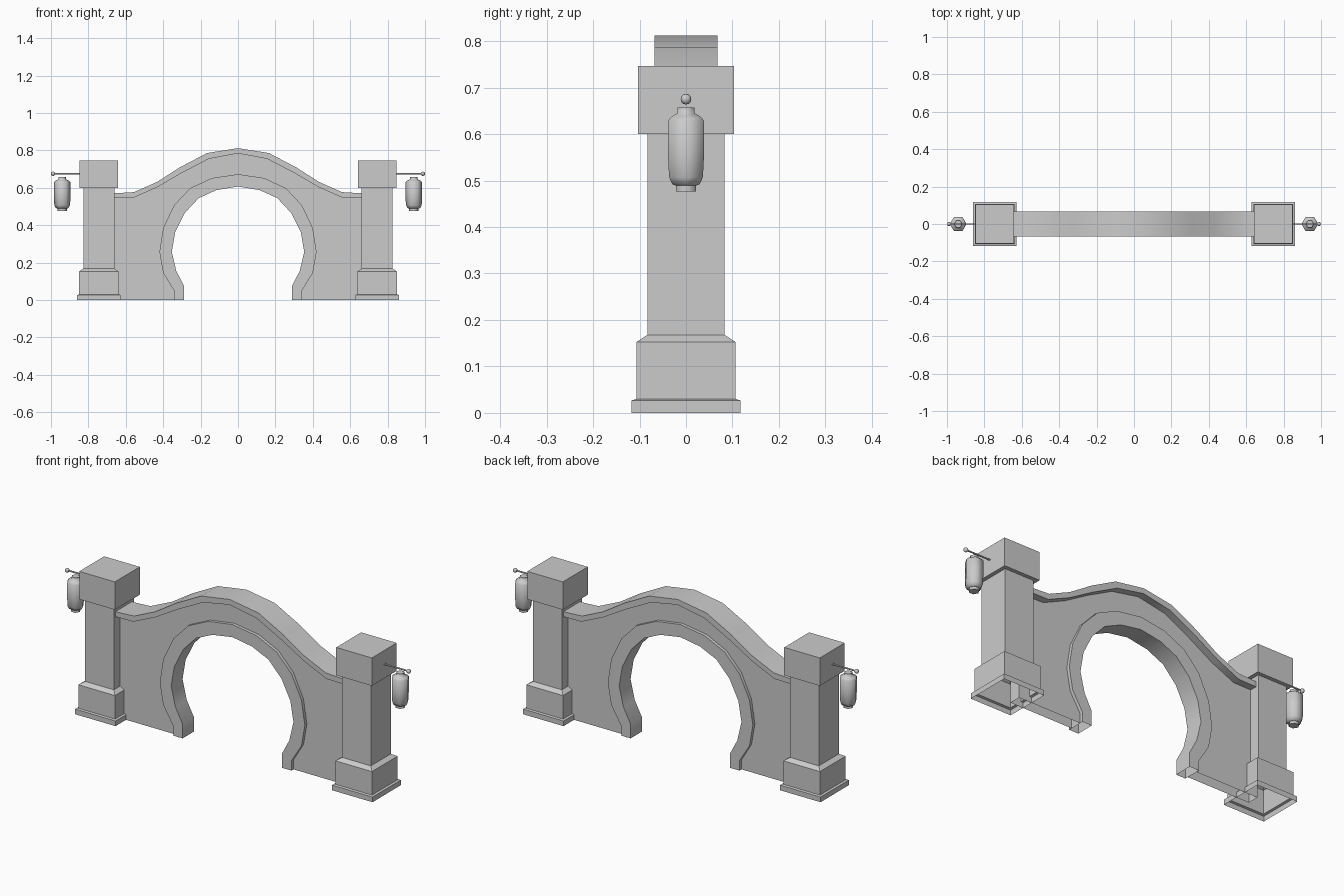
import bpy, bmesh, math

if "Cube" in bpy.data.objects:
    bpy.data.objects.remove(bpy.data.objects["Cube"], do_unlink=True)

stone = bpy.data.materials.new("grey_stone")
stone.use_nodes = True
stone.diffuse_color = (0.6, 0.6, 0.6, 1)
stone.node_tree.nodes["Principled BSDF"].inputs["Base Color"].default_value = (0.6, 0.6, 0.6, 1)


def finish(name, bm, angle=35, open_base=True):
    bmesh.ops.recalc_face_normals(bm, faces=bm.faces)
    if open_base:
        base = [f for f in bm.faces if all(v.co.z < 0.001 for v in f.verts)]
        bmesh.ops.delete(bm, geom=base, context='FACES')
    mesh = bpy.data.meshes.new(name)
    bm.to_mesh(mesh)
    bm.free()
    mesh.materials.append(stone)
    obj = bpy.data.objects.new(name, mesh)
    bpy.context.collection.objects.link(obj)
    bpy.ops.object.select_all(action='DESELECT')
    obj.select_set(True)
    bpy.context.view_layer.objects.active = obj
    bpy.ops.object.shade_smooth_by_angle(angle=math.radians(angle))
    return obj


def mirrored(half):
    """Complete a left-to-right path whose last point lies on the centre line."""
    return half + [(-x, z) for x, z in reversed(half[:-1])]


def band(name, outer, inner, depth):
    """Solid strip between two matching paths."""
    bm = bmesh.new()
    rows = []
    for (ox, oz), (ix, iz) in zip(outer, inner):
        rows.append([bm.verts.new(p) for p in ((ox, -depth, oz), (ox, depth, oz),
                                               (ix, depth, iz), (ix, -depth, iz))])
    for a, b in zip(rows, rows[1:]):
        for i in range(4):
            j = (i + 1) % 4
            bm.faces.new((a[i], a[j], b[j], b[i]))
    bm.faces.new(rows[0])
    bm.faces.new(rows[-1])
    return finish(name, bm)


def stack(name, profile, sides, centre_x, turn=0, angle=35, open_base=True):
    """Rings of (radius, z) joined into one regular-sided column."""
    bm = bmesh.new()
    rings = []
    for r, z in profile:
        rings.append([bm.verts.new((centre_x + r * math.cos(turn + math.tau * i / sides),
                                    r * math.sin(turn + math.tau * i / sides), z))
                      for i in range(sides)])
    for a, b in zip(rings, rings[1:]):
        for i in range(sides):
            j = (i + 1) % sides
            bm.faces.new((a[i], a[j], b[j], b[i]))
    bm.faces.new(rings[0])
    bm.faces.new(rings[-1])
    return finish(name, bm, angle, open_base)


# Arch surround and coping paths
ring_out = mirrored([(-.342, 0), (-.342, .05), (-.4, .145), (-.42, .257), (-.4, .385),
                     (-.342, .507), (-.256, .598), (-.14, .652), (0, .673)])
ring_in = mirrored([(-.288, 0), (-.288, .075), (-.33, .155), (-.354, .257), (-.336, .363),
                    (-.285, .465), (-.21, .545), (-.115, .588), (0, .607)])
cope_top = mirrored([(-.67, .572), (-.64, .572), (-.555, .577), (-.432, .632), (-.31, .71),
                     (-.165, .786), (0, .812)])
cope_low = mirrored([(-.67, .545), (-.64, .545), (-.56, .546), (-.432, .603), (-.3, .68),
                     (-.155, .755), (0, .784)])
band("arch_surround", ring_out, ring_in, .047)
band("wall_coping", cope_top, cope_low, .068)

# Wall panel between surround and coping
bm = bmesh.new()
outline = ring_out + [(.7, 0), (.7, .545)] + cope_low[::-1] + [(-.7, .545), (-.7, 0)]
face = bm.faces.new([bm.verts.new((x, -.03, z)) for x, z in outline])
extruded = bmesh.ops.extrude_face_region(bm, geom=[face], use_keep_orig=True)
for v in extruded["geom"]:
    if isinstance(v, bmesh.types.BMVert):
        v.co.y = .03
finish("wall_panel", bm)

# Pillars and hanging lanterns on both sides
ROOT2 = math.sqrt(2)
pillar_profile = [(.117, 0), (.117, .027), (.106, .03), (.106, .153), (.083, .168),
                  (.083, .6), (.103, .6), (.103, .746)]
lantern_profile = [(.025, .476), (.025, .489), (.034, .492), (.042, .507), (.0445, .55),
                   (.0445, .629), (.036, .638), (.021, .645), (.021, .657)]
for side, s in (("right", -1), ("left", 1)):
    stack(side + "_pillar", [(r * ROOT2, z) for r, z in pillar_profile], 4,
          s * .744, math.pi / 4, 10)
    stack(side + "_lantern", lantern_profile, 6, s * .94, 0, 62, False)
    bpy.ops.mesh.primitive_cylinder_add(vertices=6, radius=.004, depth=.16,
                                        location=(s * .91, 0, .675),
                                        rotation=(0, math.pi / 2, 0))
    bpy.context.object.name = side + "_lantern_rod"
    bpy.context.object.data.materials.append(stone)
    bpy.ops.mesh.primitive_uv_sphere_add(segments=8, ring_count=6, radius=.0115,
                                         location=(s * .9885, 0, .675))
    bpy.context.object.name = side + "_rod_knob"
    bpy.context.object.data.materials.append(stone)
    bpy.ops.object.shade_smooth()
